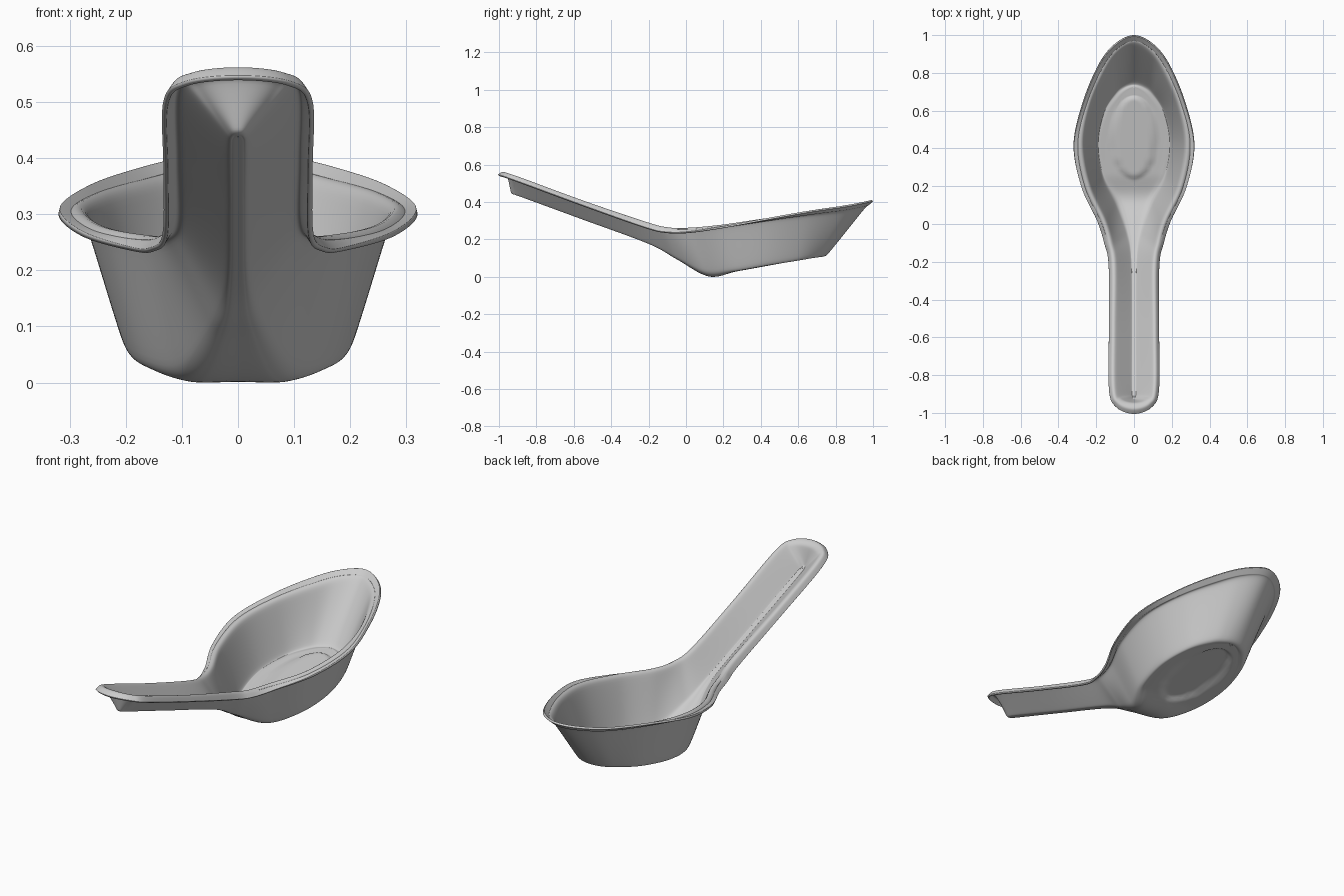
import bpy, bmesh
from mathutils import Vector

if "Cube" in bpy.data.objects:
    bpy.data.objects.remove(bpy.data.objects["Cube"])

# Right-half guide curves, each running from the bowl tip (+y) to the handle end (-y)
rim = [(0, 1, .405), (.10, .955, .395), (.185, .85, .375), (.27, .65, .345), (.32, .42, .303),
       (.278, .2, .262), (.19, .02, .236), (.15, -.1, .235), (.126, -.22, .262),
       (.125, -.55, .378), (.125, -.87, .496), (.09, -.965, .53), (0, -1, .54)]
wall_top = [(0, .95, .36), (.08, .912, .353), (.15, .82, .337), (.235, .63, .315), (.274, .42, .292),
            (.237, .2, .26), (.155, .02, .243), (.118, -.1, .248), (.097, -.22, .28),
            (.096, -.55, .39), (.096, -.87, .508), (.068, -.935, .53), (0, -.955, .538)]
wall_foot = [(0, .76, .125), (.055, .745, .122), (.105, .705, .118), (.17, .6, .102), (.205, .43, .078),
             (.178, .25, .046), (.105, .1, .035), (.05, -.05, .108), (.026, -.2, .186),
             (.022, -.55, .314), (.022, -.85, .423), (.016, -.92, .447), (0, -.935, .452)]
floor_edge = [(0, .725, .113), (.045, .708, .11), (.085, .668, .103), (.14, .58, .087), (.17, .43, .06),
              (.145, .27, .031), (.07, .12, .005), (.025, -.05, .096), (.012, -.2, .178),
              (.01, -.55, .307), (.01, -.85, .417), (.008, -.905, .437), (0, -.915, .44)]
# Height of the rolled lip crest above the middle of the rim
lift = [.0, .0, .0, .0, .0, .003, .008, .012, .014, .014, .014, .014, .014]


def spline(pts, a, b, steps, k):
    """Cardinal spline through pts, with ghost end points a and b."""
    p = [a] + pts + [b]
    out = []
    for i in range(1, len(p) - 2):
        m0, m1 = (p[i + 1] - p[i - 1]) * k, (p[i + 2] - p[i]) * k
        for s in range(steps):
            t = s / steps
            out.append(p[i] * (2*t**3 - 3*t*t + 1) + m0 * (t**3 - 2*t*t + t)
                       + p[i + 1] * (3*t*t - 2*t**3) + m1 * (t**3 - t*t))
    return out + [pts[-1]]


def flip(v):
    return Vector((-v.x, v.y, v.z))


A, C, D, E = ([Vector(p) for p in g] for g in (rim, wall_top, wall_foot, floor_edge))
B = [(a + c) / 2 + Vector((0, 0, h)) for a, c, h in zip(A, C, lift)]
F = [Vector((0, e.y, e.z)) for e in E]
guides = [spline(g, flip(g[1]), flip(g[-2]), 12, .5) for g in (A, B, C, D, E, F)]

# Loft across the guides, pressing an oval foot recess into the floor
bm = bmesh.new()
grid = []
for row in zip(*guides):
    row = list(row)
    section = spline(row, row[0], flip(row[-2]), 10, .3)
    for j, p in enumerate(section):
        if j >= 30:
            d = ((p.x / .11) ** 2 + ((p.y - .46) / .21) ** 2) ** .5
            t = min(max((1.06 - d) / .12, 0), 1)
            p = p + Vector((0, 0, .012 * t * t * (3 - 2 * t)))
        section[j] = bm.verts.new(p)
    grid.append(section)
for r0, r1 in zip(grid, grid[1:]):
    for j in range(len(r0) - 1):
        bm.faces.new((r0[j], r0[j + 1], r1[j + 1], r1[j]))
for r in (grid[0], grid[-1]):
    for v in r:
        v.co.x = 0
bmesh.ops.remove_doubles(bm, verts=bm.verts, dist=.0005)
low = min(v.co.z for v in bm.verts)
bmesh.ops.translate(bm, verts=bm.verts, vec=(0, 0, -low))
mesh = bpy.data.meshes.new("soup_spoon")
bm.to_mesh(mesh)
bm.free()

# Mirror the half and give the shell its thickness
spoon = bpy.data.objects.new("soup_spoon", mesh)
bpy.context.collection.objects.link(spoon)
mirror = spoon.modifiers.new("mirror", 'MIRROR')
mirror.merge_threshold = .0008
shell = spoon.modifiers.new("shell", 'SOLIDIFY')
shell.thickness, shell.offset = .01, 1
bpy.context.view_layer.objects.active = spoon
spoon.select_set(True)
bpy.ops.object.shade_smooth_by_angle(angle=.7)
